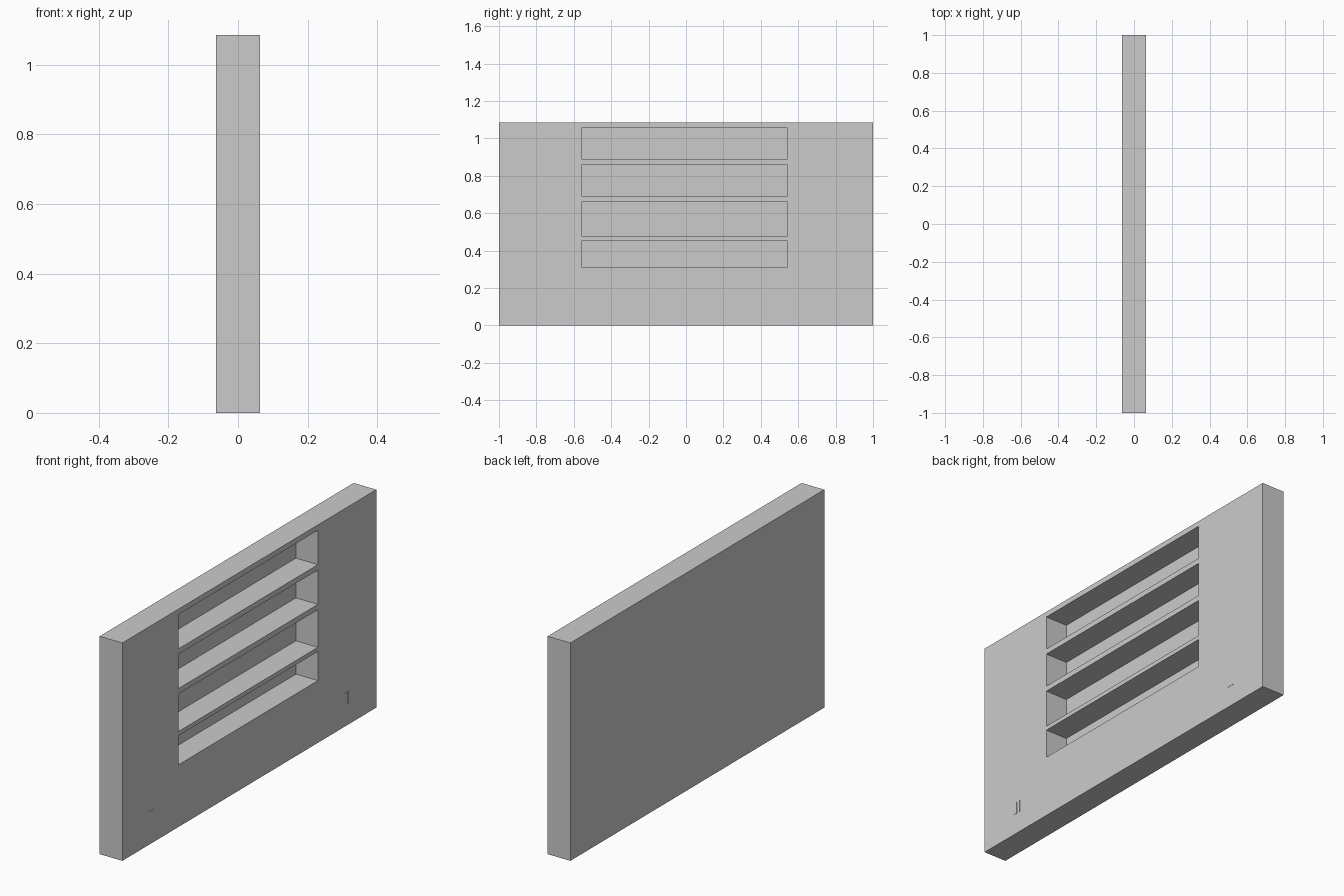
import bpy
import bmesh
from mathutils import Matrix, Vector

default = bpy.data.objects.get("Cube")
if default:
    bpy.data.objects.remove(default, do_unlink=True)


def make_material(name, color):
    mat = bpy.data.materials.new(name)
    mat.use_nodes = True
    mat.diffuse_color = color
    mat.node_tree.nodes["Principled BSDF"].inputs["Base Color"].default_value = color
    return mat


def make_boxes(name, boxes, mat):
    """One object from boxes given as (low corner, high corner)."""
    bm = bmesh.new()
    for low, high in boxes:
        low, high = Vector(low), Vector(high)
        place = Matrix.Translation((low + high) / 2) @ Matrix.Diagonal((*(high - low), 1))
        bmesh.ops.create_cube(bm, size=1, matrix=place)
    mesh = bpy.data.meshes.new(name)
    bm.to_mesh(mesh)
    bm.free()
    mesh.materials.append(mat)
    obj = bpy.data.objects.new(name, mesh)
    bpy.context.collection.objects.link(obj)
    return obj


grey = make_material("light grey", (0.6, 0.6, 0.6, 1))
HALF = 0.0625   # half thickness of the panel
HEIGHT = 1.086
SKIN = 0.004    # wall left behind the niches

# Upright slab
panel = make_boxes("wall_panel", [((-HALF, -1, 0), (HALF, 1, HEIGHT))], grey)

# Four stacked shelf niches opening on the +x face
shelves = [(0.31, 0.455), (0.476, 0.663), (0.69, 0.861), (0.888, 1.059)]
cutter = make_boxes(
    "niche_cutter",
    [((SKIN - HALF, -0.556, low), (HALF + 0.1, 0.54, high)) for low, high in shelves],
    grey)
cutter.hide_render = True

cut = panel.modifiers.new("niches", "BOOLEAN")
cut.operation = "DIFFERENCE"
cut.solver = "EXACT"
cut.object = cutter
bpy.context.view_layer.objects.active = panel
bpy.ops.object.modifier_apply(modifier=cut.name)
bpy.data.objects.remove(cutter, do_unlink=True)

# Small double-leaf socket plates low on either side of the niches
for name, centre in (("right_socket", -0.767), ("left_socket", 0.773)):
    make_boxes(
        name,
        [((HALF - 0.002, centre + side - 0.01, 0.105),
          (HALF + 0.001, centre + side + 0.01, 0.165)) for side in (-0.011, 0.011)],
        grey)
